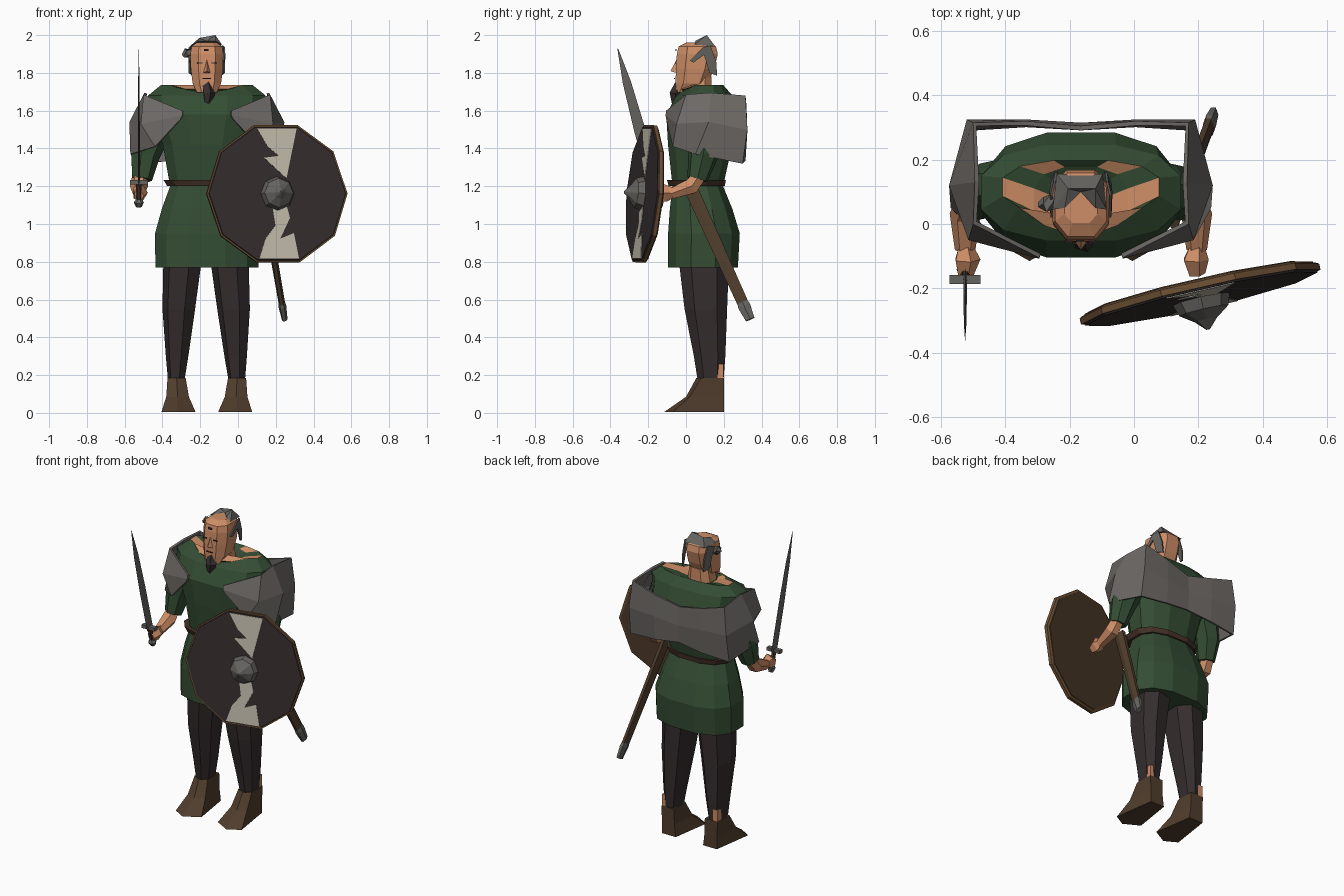
import bpy, bmesh, math
from mathutils import Matrix, Vector

if "Cube" in bpy.data.objects:
    bpy.data.objects.remove(bpy.data.objects["Cube"], do_unlink=True)

CX = -0.165  # body centre line


def material(name, rgb):
    m = bpy.data.materials.new(name)
    m.use_nodes = True
    m.diffuse_color = (*rgb, 1)
    m.node_tree.nodes["Principled BSDF"].inputs["Base Color"].default_value = (*rgb, 1)
    return m


green = material("tunic green", (.034, .074, .034))
skin = material("skin", (.62, .27, .135))
grey = material("cloak grey", (.155, .143, .132))
dark = material("dark cloth", (.036, .026, .027))
boot = material("boot brown", (.08, .047, .026))
leather = material("belt leather", (.06, .032, .02))
wood = material("wood brown", (.15, .08, .035))
pale = material("pale paint", (.56, .51, .42))
steel = material("steel", (.13, .125, .115))


def build(name, verts, faces, mats, matrix=None, rule=None):
    mats = mats if isinstance(mats, list) else [mats]
    me = bpy.data.meshes.new(name)
    me.from_pydata([tuple(v) for v in verts], [], faces)
    if matrix:
        me.transform(matrix)
    bm = bmesh.new()
    bm.from_mesh(me)
    bmesh.ops.recalc_face_normals(bm, faces=bm.faces)
    for f in bm.faces:
        f.material_index = rule(f.calc_center_median()) if rule else 0
    bm.to_mesh(me)
    bm.free()
    for m in mats:
        me.materials.append(m)
    ob = bpy.data.objects.new(name, me)
    bpy.context.scene.collection.objects.link(ob)
    return ob


def loft(name, rings, mats, **kw):
    """Skin a list of equal-sized rings and cap both ends."""
    n = len(rings[0])
    faces = [(i * n + j, i * n + (j + 1) % n, (i + 1) * n + (j + 1) % n, (i + 1) * n + j)
             for i in range(len(rings) - 1) for j in range(n)]
    faces += [tuple(range(n)), tuple(range((len(rings) - 1) * n, len(rings) * n))]
    return build(name, [p for r in rings for p in r], faces, mats, **kw)


def oval(z, half, y0, y1, n=12, cx=CX, square=.8):
    pts = []
    for k in range(n):
        a = math.tau * (k + .5) / n
        c, s = math.cos(a), math.sin(a)
        pts.append((cx + half * math.copysign(abs(c) ** square, c),
                    (y0 + y1) / 2 + (y1 - y0) / 2 * math.copysign(abs(s) ** square, s), z))
    return pts


def tube(name, path, radii, mats, n=6, flat=1):
    """Loft along a path; flat squeezes the section along x."""
    path = [Vector(p) for p in path]
    rings = []
    for i, p in enumerate(path):
        d = (path[min(i + 1, len(path) - 1)] - path[max(i - 1, 0)]).normalized()
        a = (Vector((1, 0, 0)) - d * d.x).normalized()
        b = d.cross(a)
        rings.append([p + radii[i] * (a * flat * math.cos(math.tau * k / n)
                                      + b * math.sin(math.tau * k / n)) for k in range(n)])
    return loft(name, rings, mats)


def side(s, pts):
    """Move points measured from the centre line to the left (1) or right (-1)."""
    return [(CX + s * u, y, z) for u, y, z in pts]


def box(name, lo, hi, mat):
    ring = lambda z: [(lo[0], lo[1], z), (hi[0], lo[1], z), (hi[0], hi[1], z), (lo[0], hi[1], z)]
    return loft(name, [ring(lo[2]), ring(hi[2])], mat)


def bare(c):
    """Skin shows beside the neck and in gaps on the shoulders."""
    u = abs(c.x - CX)
    collar = u < .125 and 0 < c.y < .1
    gap = .18 < u < .21 or (.1 < u < .12 and c.y > .16)
    return int(c.z > 1.695 and (collar or (gap and c.z > 1.715 and c.y > .07)))


# Tunic and belt
loft("tunic", [oval(*r) for r in [
    (.77, .28, -.10, .28), (.95, .282, -.10, .29), (1.08, .245, -.09, .25),
    (1.2, .2, -.075, .2), (1.42, .24, -.10, .25), (1.58, .31, -.11, .29),
    (1.68, .32, -.055, .25), (1.735, .25, .03, .2), (1.715, .15, -.03, .18),
    (1.69, .09, -.02, .14)]], [green, skin], rule=bare)
loft("belt", [oval(1.2, .215, -.095, .21), oval(1.232, .235, -.105, .215)], leather)

# Neck and head
loft("neck", [oval(1.64, .09, -.01, .14, 8), oval(1.70, .085, -.01, .14, 8),
              oval(1.78, .07, .0, .14, 8)], skin)
loft("head", [oval(*r, n=8, square=.75) for r in [
    (1.695, .055, -.055, .02), (1.745, .08, -.06, .12), (1.82, .09, -.06, .155),
    (1.9, .093, -.055, .175), (1.94, .085, -.045, .165), (1.962, .055, .0, .12)]],
    skin)
build("nose", [(CX - .018, -.056, 1.80), (CX + .018, -.056, 1.80), (CX, -.082, 1.81),
               (CX, -.05, 1.87)], [(0, 1, 2), (0, 2, 3), (1, 3, 2), (0, 3, 1)], skin)
# Hair: a crest with a bare notch at the front
build("hair_crest", [(CX - .088, .045, 1.942), (CX + .08, .045, 1.95), (CX + .068, .155, 1.94),
                     (CX - .075, .155, 1.94), (CX + .045, .11, 2.0), (CX - .04, .11, 1.985),
                     (CX - .05, .05, 1.966), (CX + .045, .05, 1.97), (CX, .10, 1.968)],
      [(0, 6, 5), (6, 8, 5), (8, 4, 5), (8, 7, 4), (7, 1, 4), (1, 2, 4), (2, 3, 5, 4),
       (3, 0, 5), (0, 3, 2, 1, 7, 8, 6)], steel)
tube("beard", [(CX, -.03, 1.74), (CX + .01, -.055, 1.69), (CX, -.06, 1.585)],
     [.03, .034, .004], dark, 5)
box("mouth", (CX - .022, -.064, 1.768), (CX + .022, -.058, 1.773), dark)
box("forehead_lock", (CX - .015, -.055, 1.915), (CX + .01, -.049, 1.927), dark)
tube("hair_knot", [(CX - .085, .07, 1.9), (CX - .11, .06, 1.905), (CX - .127, .06, 1.89)],
     [.025, .025, .012], steel, 5)

for s, label in ((1, "left"), (-1, "right")):
    # Face details and hair locks
    x = sorted((CX + s * .024, CX + s * .052))
    box(label + "_eye", (x[0], -.059, 1.85), (x[1], -.053, 1.856), dark)
    lock = [(.086, .02, 1.865), (.088, .04, 1.855), (.09, .095, 1.895), (.088, .125, 1.80),
            (.07, .165, 1.785), (.074, .16, 1.86), (.078, .13, 1.945), (.088, .09, 1.935)]
    loft(label + "_hair_lock", [side(s, lock), side(s, [(u + .008, y, z) for u, y, z in lock])], steel)

    # Arms
    tube(label + "_sleeve", side(s, [(.2, .12, 1.67), (.25, .12, 1.58), (.295, .1, 1.46),
                                     (.33, .09, 1.36), (.345, .06, 1.235)]),
         [.06, .08, .09, .08, .055], green, 7)
    tube(label + "_forearm", side(s, [(.35, .08, 1.27), (.36, .03, 1.2), (.36, -.08, 1.16)]),
         [.04, .048, .032], skin)
    tube(label + "_hand", side(s, [(.36, -.07, 1.165), (.355, -.11, 1.165), (.36, -.155, 1.15)]),
         [.03, .05, .032], skin, 5, .85)

    # Legs
    loft(label + "_trouser", [oval(z, h, a, b, 7, CX + s * u) for z, u, h, a, b in [
        (.175, .16, .046, .06, .2), (.3, .155, .062, .04, .21), (.55, .145, .09, -.01, .22),
        (.8, .125, .105, -.04, .23)]], dark)
    loft(label + "_boot", [side(s, [(u, y, z) for u, y in ring]) for z, ring in [
        (.005, [(.1, .2), (.2, .2), (.24, -.07), (.16, -.115), (.06, -.06)]),
        (.085, [(.11, .2), (.2, .2), (.215, .02), (.155, .0), (.095, .03)]),
        (.185, [(.112, .2), (.205, .2), (.208, .08), (.16, .055), (.112, .08)])]], boot)
    x = sorted((CX + s * .17, CX + s * .203))
    box(label + "_bare_ankle", (x[0], .158, .18), (x[1], .198, .26), skin)

# Cloak wrapped round the shoulders: columns of top, middle and bottom points
half = [[(.13, -.105, 1.60), (.13, -.108, 1.575), (.14, -.105, 1.555)],
        [(.335, .0, 1.685), (.35, -.05, 1.53), (.275, -.07, 1.41)],
        [(.33, .13, 1.695), (.41, .12, 1.54), (.405, .05, 1.37)],
        [(.335, .315, 1.68), (.355, .325, 1.5), (.36, .30, 1.32)],
        [(.17, .32, 1.63), (.17, .325, 1.49), (.17, .315, 1.335)]]
middle = [(0, .305, 1.59), (0, .315, 1.47), (0, .305, 1.355)]
cols = [side(1, c) for c in half] + [side(1, middle)] + [side(-1, c) for c in reversed(half)]
cloak = build("cloak", [p for c in cols for p in c],
              [(i * 3 + j, i * 3 + j + 1, i * 3 + j + 4, i * 3 + j + 3)
               for i in range(len(cols) - 1) for j in range(2)], grey)
thick = cloak.modifiers.new("thickness", "SOLIDIFY")
thick.thickness = .014

# Round shield in its own tilted frame
frame = (Matrix.Translation((.205, -.216, 1.16)) @ Matrix.Rotation(math.radians(12.9), 4, "Z")
         @ Matrix.Rotation(math.radians(-4.7), 4, "X"))


def disc(r, y, n=10):
    return [(r * math.cos(math.tau * k / n), y, r * math.sin(math.tau * k / n)) for k in range(n)]


loft("shield_board", [disc(.37, .014), disc(.382, .008), disc(.382, -.012)], wood, matrix=frame)
loft("shield_back", [disc(.365, .018), disc(.365, .012)], boot, matrix=frame)
loft("shield_face", [disc(.374, -.01), disc(.37, -.018)], dark, matrix=frame)
loft("shield_boss", [disc(.092, -.015, 8), disc(.078, -.055, 8), disc(.035, -.085, 8),
                     disc(.006, -.115, 8)], steel, matrix=frame)
upper = [(-.105, .345), (.11, .345), (.05, .08), (-.07, .19), (.01, .2), (-.05, .25)]
lower = [(-.105, -.345), (.11, -.345), (.085, -.21), (.01, -.24), (.065, -.13), (.05, -.07),
         (-.03, -.07), (-.015, -.17), (-.07, -.24)]
for name, pts in (("upper_stripe", upper), ("lower_stripe", lower)):
    loft(name, [[(x, y, z) for x, z in pts] for y in (-.016, -.021)], pale, matrix=frame)

# Sword, held upright and leaning forward
SX = -.525
lean = lambda z: (SX, -.17 - .27 * (z - 1.22), z)
tube("sword_blade", [lean(z) for z in (1.21, 1.5, 1.75, 1.93)], [.03, .03, .022, .002],
     steel, 4, .17)
box("sword_guard", (SX - .048, -.187, 1.21), (SX + .048, -.158, 1.232), steel)
tube("sword_grip", [lean(1.215), lean(1.12)], [.015, .015], leather)
tube("sword_pommel", [lean(z) for z in (1.135, 1.115, 1.09)], [.012, .027, .015], steel)

# Scabbard hanging from the belt
top, tip = Vector((.125, .02, 1.2)), Vector((.247, .34, .495))
at = lambda t: top.lerp(tip, t)
tube("scabbard", [at(0), at(.9)], [.042, .034], boot, 6, .5)
tube("scabbard_tip", [at(.87), at(.9), at(1)], [.033, .038, .028], steel, 6, .55)
